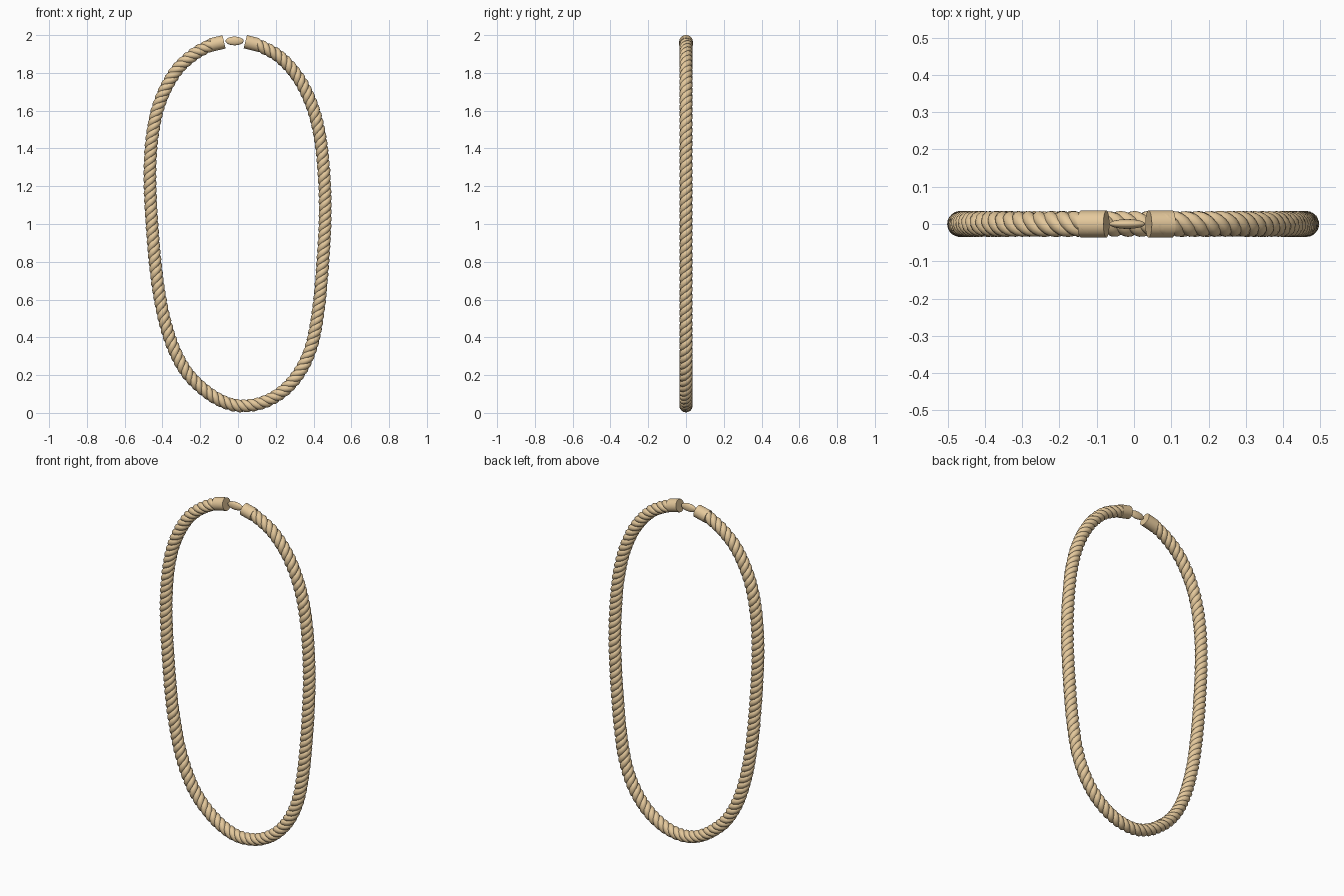
import bpy, math
from mathutils import Vector

if "Cube" in bpy.data.objects:
    bpy.data.objects.remove(bpy.data.objects["Cube"])

mat = bpy.data.materials.new("rope_tan")
mat.diffuse_color = (0.78, 0.58, 0.33, 1)
mat.use_nodes = True
mat.node_tree.nodes["Principled BSDF"].inputs["Base Color"].default_value = mat.diffuse_color

# Centre line of the loop in x, z, from left end cap round to right end cap
PATH = [(-0.10, 1.958), (-0.145, 1.947), (-0.245, 1.89), (-0.335, 1.80), (-0.412, 1.65),
        (-0.452, 1.48), (-0.466, 1.29), (-0.460, 1.07), (-0.437, 0.78),
        (-0.402, 0.55), (-0.350, 0.365), (-0.275, 0.22), (-0.177, 0.12),
        (-0.075, 0.058), (0.025, 0.037), (0.14, 0.058), (0.25, 0.125), (0.335, 0.23),
        (0.392, 0.365), (0.426, 0.55), (0.447, 0.77), (0.461, 1.02),
        (0.457, 1.24), (0.436, 1.45), (0.394, 1.62), (0.322, 1.77),
        (0.22, 1.885), (0.10, 1.95), (0.06, 1.962)]
P = [Vector((x, 0, z)) for x, z in PATH]


def catmull(a, b, c, d, t):
    return 0.5 * (2 * b + (c - a) * t + (2 * a - 5 * b + 4 * c - d) * t * t
                  + (3 * b - a - 3 * c + d) * t ** 3)


# Dense smooth centre line, then even resampling by length
dense = []
for i in range(len(P) - 1):
    q = [P[max(i - 1, 0)], P[i], P[i + 1], P[min(i + 2, len(P) - 1)]]
    dense += [catmull(*q, k / 40) for k in range(40)]
dense.append(P[-1])
STEP = 0.0075
line, travelled, nxt = [], 0.0, 0.0
for a, b in zip(dense, dense[1:]):
    d = (b - a).length
    while nxt <= travelled + d:
        line.append(a.lerp(b, (nxt - travelled) / d))
        nxt += STEP
    travelled += d

# Three strands twisted round the centre line
LEAD, OFFSET, RADIUS, STRANDS = 0.11, 0.0165, 0.0185, 3
side = Vector((0, 1, 0))
for s in range(STRANDS):
    cu = bpy.data.curves.new(f"rope_strand_{s + 1}", 'CURVE')
    cu.dimensions = '3D'
    cu.bevel_depth = RADIUS
    cu.bevel_resolution = 3
    cu.use_fill_caps = True
    sp = cu.splines.new('POLY')
    sp.points.add(len(line) - 1)
    for i, c in enumerate(line):
        t = (line[min(i + 1, len(line) - 1)] - line[max(i - 1, 0)]).normalized()
        n = side.cross(t)
        ang = 2 * math.pi * (i * STEP / LEAD + s / STRANDS)
        sp.points[i].co = (*(c + OFFSET * (math.cos(ang) * n + math.sin(ang) * side)), 1)
    sp.use_smooth = True
    cu.materials.append(mat)
    bpy.context.collection.objects.link(bpy.data.objects.new(cu.name, cu))


# Sleeve caps on the two rope ends
def end_cap(name, a, b):
    a, b = Vector(a), Vector(b)
    bpy.ops.mesh.primitive_cylinder_add(vertices=32, radius=0.036, depth=(b - a).length,
                                        location=(a + b) / 2)
    o = bpy.context.object
    o.name = name
    o.rotation_euler = (b - a).to_track_quat('Z', 'Y').to_euler()
    bpy.ops.object.shade_smooth_by_angle()
    o.data.materials.append(mat)


end_cap("left_end_cap", (-0.143, 0, 1.948), (-0.074, 0, 1.964))
end_cap("right_end_cap", (0.103, 0, 1.949), (0.039, 0, 1.965))

# Small clasp link between the caps
bpy.ops.mesh.primitive_uv_sphere_add(segments=32, ring_count=16, radius=1,
                                     location=(-0.018, 0, 1.969))
link = bpy.context.object
link.name = "clasp_link"
link.scale = (0.048, 0.013, 0.023)
bpy.ops.object.shade_smooth_by_angle()
link.data.materials.append(mat)
